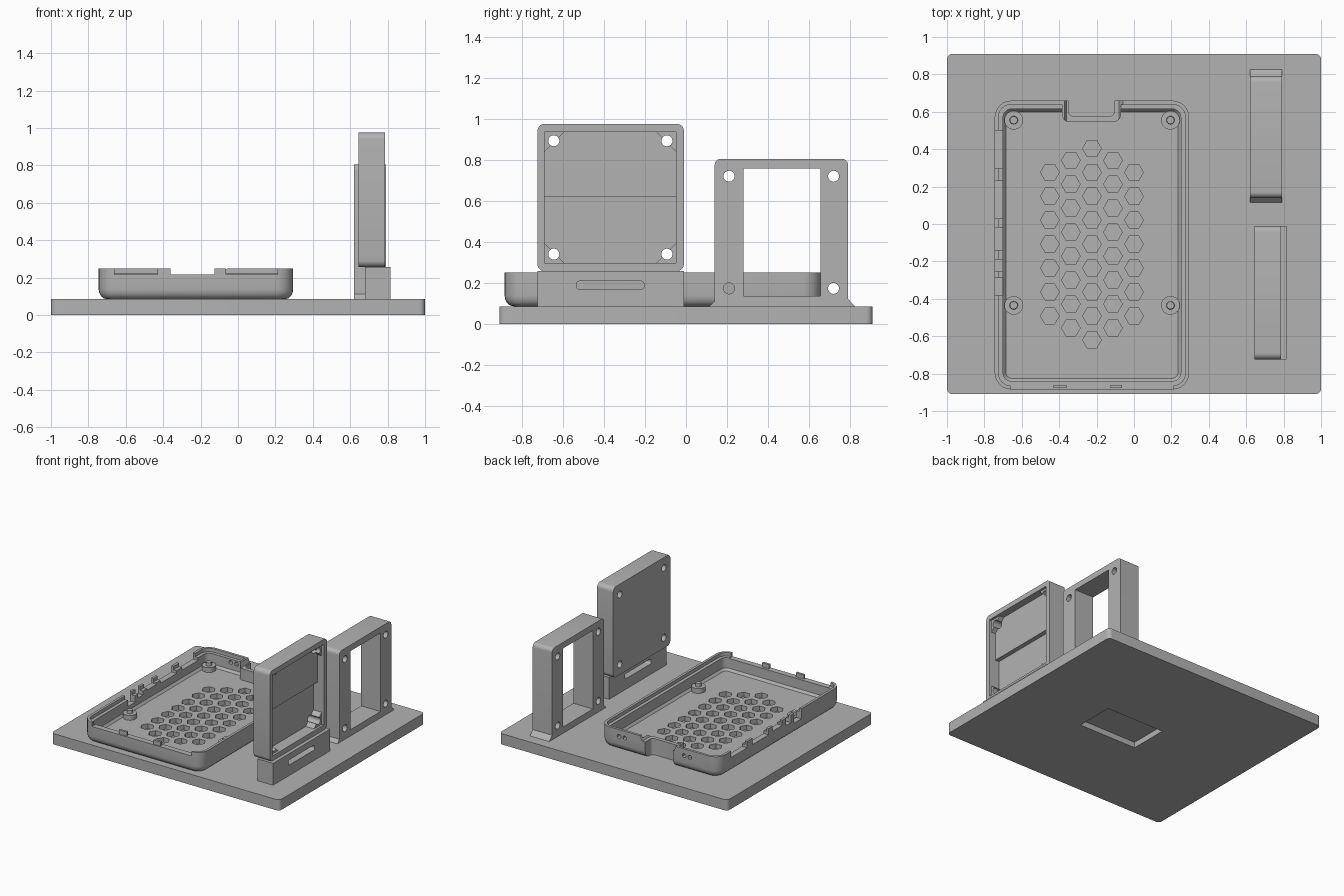
import bpy, bmesh, math

if "Cube" in bpy.data.objects:
    bpy.data.objects.remove(bpy.data.objects["Cube"])

grey = bpy.data.materials.new("plain grey")
grey.use_nodes = True
COLOUR = (0.45, 0.45, 0.45, 1)
grey.diffuse_color = COLOUR
grey.node_tree.nodes["Principled BSDF"].inputs["Base Color"].default_value = COLOUR


def rounded(u0, u1, v0, v1, r=0.0, segs=6):
    """Counter-clockwise rectangle outline; segs=1 gives chamfered corners."""
    if r <= 0:
        return [(u0, v0), (u1, v0), (u1, v1), (u0, v1)]
    pts = []
    corners = [(u1 - r, v1 - r), (u0 + r, v1 - r), (u0 + r, v0 + r), (u1 - r, v0 + r)]
    for q, (cu, cv) in enumerate(corners):
        for i in range(segs + 1):
            a = (q + i / segs) * math.pi / 2
            pts.append((cu + r * math.cos(a), cv + r * math.sin(a)))
    return pts


def circle(u, v, r, n=24):
    return [(u + r * math.cos(i * math.tau / n), v + r * math.sin(i * math.tau / n)) for i in range(n)]


def loft(name, rings, axis="z"):
    """Closed solid through matching outlines, each given as (points, level)."""
    bm = bmesh.new()
    place = {"z": lambda u, v, w: (u, v, w),
             "x": lambda u, v, w: (w, u, v),
             "y": lambda u, v, w: (u, w, v)}[axis]
    loops = [[bm.verts.new(place(u, v, w)) for u, v in pts] for pts, w in rings]
    for a, b in zip(loops, loops[1:]):
        n = len(a)
        for i in range(n):
            j = (i + 1) % n
            bm.faces.new((a[i], a[j], b[j], b[i]))
    bm.faces.new(loops[0][::-1])
    bm.faces.new(loops[-1])
    bmesh.ops.recalc_face_normals(bm, faces=bm.faces)
    mesh = bpy.data.meshes.new(name)
    bm.to_mesh(mesh)
    bm.free()
    mesh.materials.append(grey)
    ob = bpy.data.objects.new(name, mesh)
    bpy.context.collection.objects.link(ob)
    return ob


def prism(name, pts, w0, w1, axis="z"):
    return loft(name, [(pts, w0), (pts, w1)], axis)


def box(x0, x1, y0, y1, z0, z1):
    return prism("cutter", rounded(x0, x1, y0, y1), z0, z1)


def carve(ob, *cutters):
    """Subtract each cutter and discard it."""
    for c in cutters:
        c.hide_render = True
        mod = ob.modifiers.new("cut", "BOOLEAN")
        mod.operation, mod.solver, mod.object = "DIFFERENCE", "EXACT", c
        bpy.context.view_layer.objects.active = ob
        bpy.ops.object.modifier_apply(modifier=mod.name)
        bpy.data.objects.remove(c)


# Base plate with shallow pocket underneath
TOP = 0.085
plate = prism("base_plate", rounded(-1, 1, -0.91, 0.91, 0.03), 0, TOP)
carve(plate, box(-0.165, 0.345, -0.19, 0.12, -0.05, 0.045))


# Tray: rounded underside, stepped rim, indented back
def tray_ring(inset):
    return rounded(-0.745 + inset, 0.295 - inset, -0.885 + inset, 0.66 - inset, 0.09 - inset)


RIM = 0.25
tray = loft("tray", [(tray_ring(0.045), TOP), (tray_ring(0.026), 0.09), (tray_ring(0.012), 0.102),
                     (tray_ring(0.003), 0.12), (tray_ring(0), 0.138), (tray_ring(0), RIM)])
carve(tray, prism("cutter", rounded(-0.35, -0.105, 0.575, 0.8, 0.03), 0, 0.5))
cavity = loft("cavity", [(tray_ring(0.06), 0.122), (tray_ring(0.045), 0.14), (tray_ring(0.045), 0.222),
                         (tray_ring(0.02), 0.2225), (tray_ring(0.02), 0.5)])
carve(cavity, prism("cutter", rounded(-0.385, -0.07, 0.545, 0.8, 0.04), 0, 0.6))
carve(tray, cavity)

# Back dip with sloped ends, lowered front edge, left wall openings
carve(tray, prism("cutter", [(-0.36, 0.213), (-0.08, 0.213), (-0.03, 0.3), (-0.385, 0.3)], 0.53, 0.75, "y"),
      box(-0.66, 0.21, -0.95, -0.82, 0.217, 0.4))
for y0, y1, z in [(0.30, 0.50, 0.2), (0.03, 0.23, 0.2), (-0.14, -0.02, 0.21),
                  (-0.25, -0.19, 0.19), (-0.38, -0.29, 0.17)]:
    carve(tray, box(-0.8, -0.69, y0, y1, z, 0.4))

# Paired port holes in the back wall
for x in (-0.47, 0.10):
    for dx in (-0.025, 0.025):
        carve(tray, prism("cutter", circle(x + dx, 0.195, 0.016, 12), 0.58, 0.75, "y"))

# Honeycomb vents
for col, count in enumerate((7, 8, 9, 8, 7)):
    for row in range(count):
        x = -0.225 + (col - 2) * 0.1125
        y = -0.108 + (row - (count - 1) / 2) * 0.128
        carve(tray, prism("cutter", circle(x, y, 0.05, 6), 0.05, 0.2))

# Clips on the front edge
for x0, x1 in ((-0.43, -0.36), (-0.125, -0.065)):
    prism("front_clip", rounded(x0, x1, -0.878, -0.86), 0.2, RIM)

# Standoffs with locating pins
for x in (-0.643, 0.195):
    for y in (-0.435, 0.555):
        loft("standoff", [(circle(x, y, 0.05), 0.115), (circle(x, y, 0.05), 0.16),
                          (circle(x, y, 0.022), 0.1601), (circle(x, y, 0.02), 0.185)])

# Panel holder: slotted foot and recessed square panel
foot = prism("panel_foot", rounded(-0.725, -0.01, TOP, 0.258), 0.68, 0.815, "x")
carve(foot, prism("cutter", rounded(-0.535, -0.205, 0.168, 0.208, 0.015), 0.6, 0.9, "x"))
panel = prism("panel", rounded(-0.725, -0.01, 0.257, 0.975, 0.035), 0.645, 0.787, "x")
deep = prism("deep", rounded(-0.69, -0.05, 0.297, 0.935, 0.095, 1), 0.695, 0.9, "x")
carve(deep, box(0.6, 1, -0.8, 0.1, 0.62, 1.1))
carve(panel,
      prism("cutter", rounded(-0.69, -0.05, 0.297, 0.935), 0.768, 0.9, "x"),
      prism("cutter", rounded(-0.69, -0.05, 0.297, 0.935, 0.095, 1), 0.73, 0.9, "x"), deep)
for y in (-0.645, -0.093):
    for z in (0.34, 0.893):
        carve(panel, prism("cutter", circle(y, z, 0.027), 0.6, 0.9, "x"))

# Open frame with flared foot
outline = rounded(0.14, 0.79, 0.02, 0.805, 0.03)
outline = [p for p in outline if p[1] > 0.2]
outline += [(0.14, 0.112), (0.115, TOP), (0.825, TOP), (0.79, 0.122)]
frame = prism("open_frame", outline, 0.62, 0.79, "x")
carve(frame, prism("cutter", rounded(0.28, 0.655, 0.135, 0.757), 0.5, 0.9, "x"))
for y in (0.21, 0.72):
    for z in (0.173, 0.72):
        carve(frame, prism("cutter", circle(y, z, 0.027), 0.5, 0.9, "x"))

# Smooth the rounds, keep edges sharp
for ob in bpy.context.view_layer.objects:
    ob.select_set(ob.type == "MESH")
bpy.context.view_layer.objects.active = plate
bpy.ops.object.shade_smooth_by_angle(angle=math.radians(30))
